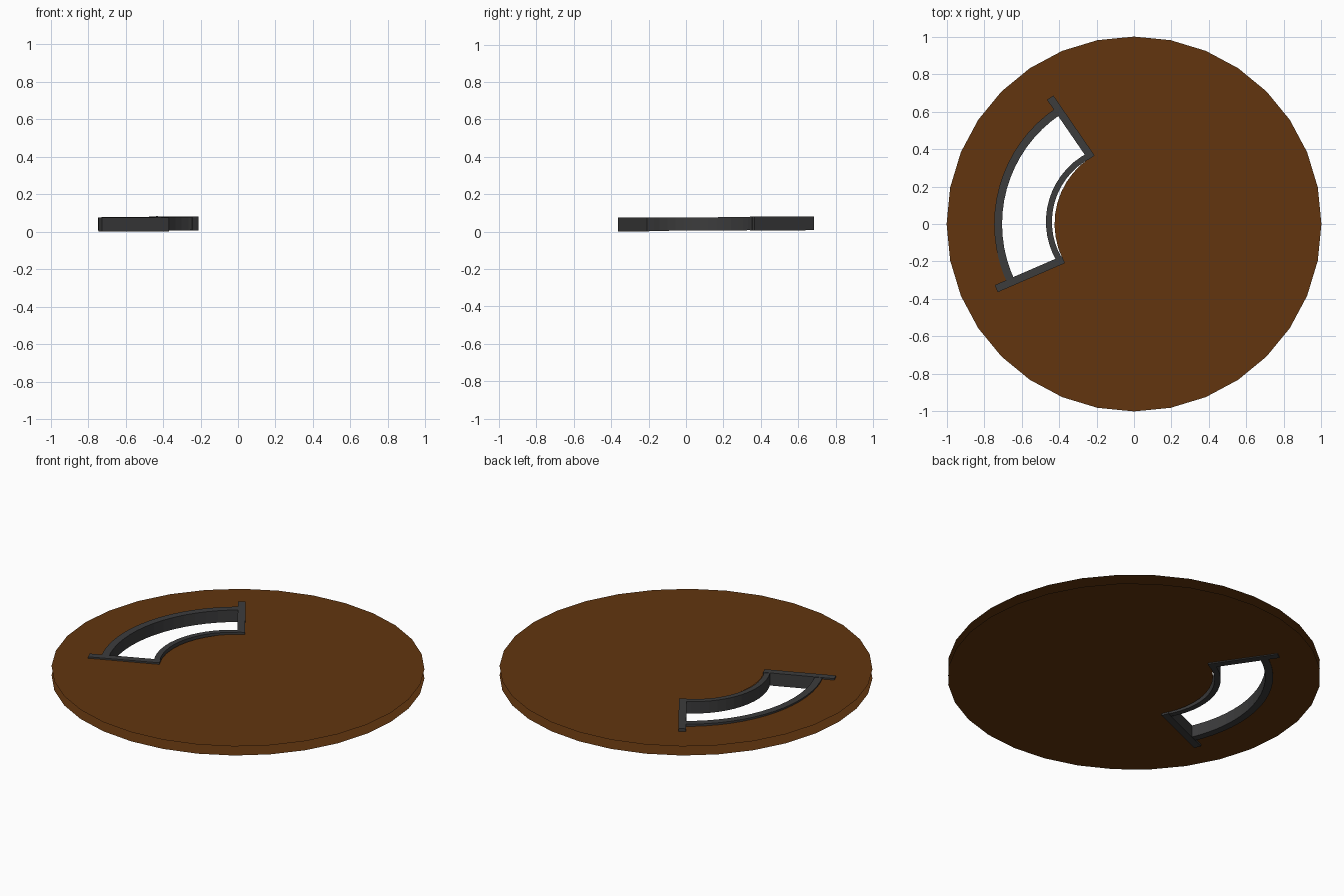
import bpy, bmesh, math
from mathutils import Vector

if "Cube" in bpy.data.objects:
    bpy.data.objects.remove(bpy.data.objects["Cube"])


def material(name, rgb):
    m = bpy.data.materials.new(name)
    m.diffuse_color = (*rgb, 1)
    m.use_nodes = True
    m.node_tree.nodes["Principled BSDF"].inputs["Base Color"].default_value = m.diffuse_color
    return m


BROWN = material("brown", (0.122, 0.036, 0.0045))
GREY = material("dark grey", (0.045, 0.045, 0.046))
A0, A1 = 123.5, 206.0            # window angles in degrees
INNER = (-0.056, 0.012)          # centre of the inner rail


def arc(r, a0, a1, n, c=(0, 0)):
    out = []
    for i in range(n + 1):
        a = math.radians(a0 + (a1 - a0) * i / n)
        out.append((c[0] + r * math.cos(a), c[1] + r * math.sin(a)))
    return out


def finish(bm, name, mat):
    me = bpy.data.meshes.new(name)
    bm.to_mesh(me)
    bm.free()
    me.materials.append(mat)
    ob = bpy.data.objects.new(name, me)
    bpy.context.collection.objects.link(ob)
    return ob


# Open-sided board: two thin 32-sided sheets with a curved window
def sheet(name, z, up):
    bm = bmesh.new()
    hole = arc(0.725, A0, A1, 14) + arc(0.424, A1, A0, 10)
    edges = []
    for loop in (arc(1, 0, 360, 32)[:-1], hole):
        vs = [bm.verts.new((x, y, z)) for x, y in loop]
        edges += [bm.edges.new((vs[i - 1], vs[i])) for i in range(len(vs))]
    bmesh.ops.triangle_fill(bm, edges=edges, use_beauty=True)
    for f in bm.faces:
        f.normal_update()
        if (f.normal.z > 0) != up:
            f.normal_flip()
    finish(bm, name, BROWN)


sheet("board_top", 0.067, True)
sheet("board_bottom", 0.013, False)


# Frame strips: left and right edge lines extruded upward, slightly tilted
def strip(name, left, right, inset=0.0):
    bm = bmesh.new()
    rings = []
    for a, b in zip(left, right):
        ring = []
        for (x, y), top in ((a, 0), (b, 0), (b, 1), (a, 1)):
            z = 0.0035 + 0.0064 * y + (0.0745 - inset if top else inset)
            ring.append(bm.verts.new((x, y, z)))
        rings.append(ring)
    for p, q in zip(rings, rings[1:]):
        for i in range(4):
            j = (i + 1) % 4
            bm.faces.new((p[i], p[j], q[j], q[i]))
    bm.faces.new(rings[0])
    bm.faces.new(rings[-1])
    bmesh.ops.recalc_face_normals(bm, faces=bm.faces)
    finish(bm, name, GREY)


def bar(name, p, q, width=0.041):
    p, q = Vector(p), Vector(q)
    d = (q - p).normalized()
    n = Vector((-d.y, d.x)) * width / 2
    strip(name, [p + n, q + n], [p - n, q - n])


strip("outer_rail", arc(0.746, A0, A1, 16), arc(0.704, A0, A1, 16), 0.002)
strip("inner_rail", arc(0.414, 116.5, 210.5, 14, INNER),
      arc(0.382, 116.5, 210.5, 14, INNER), 0.002)
bar("upper_end_bar", (-0.447, 0.674), (-0.227, 0.354))
bar("lower_end_bar", (-0.735, -0.345), (-0.377, -0.190))
